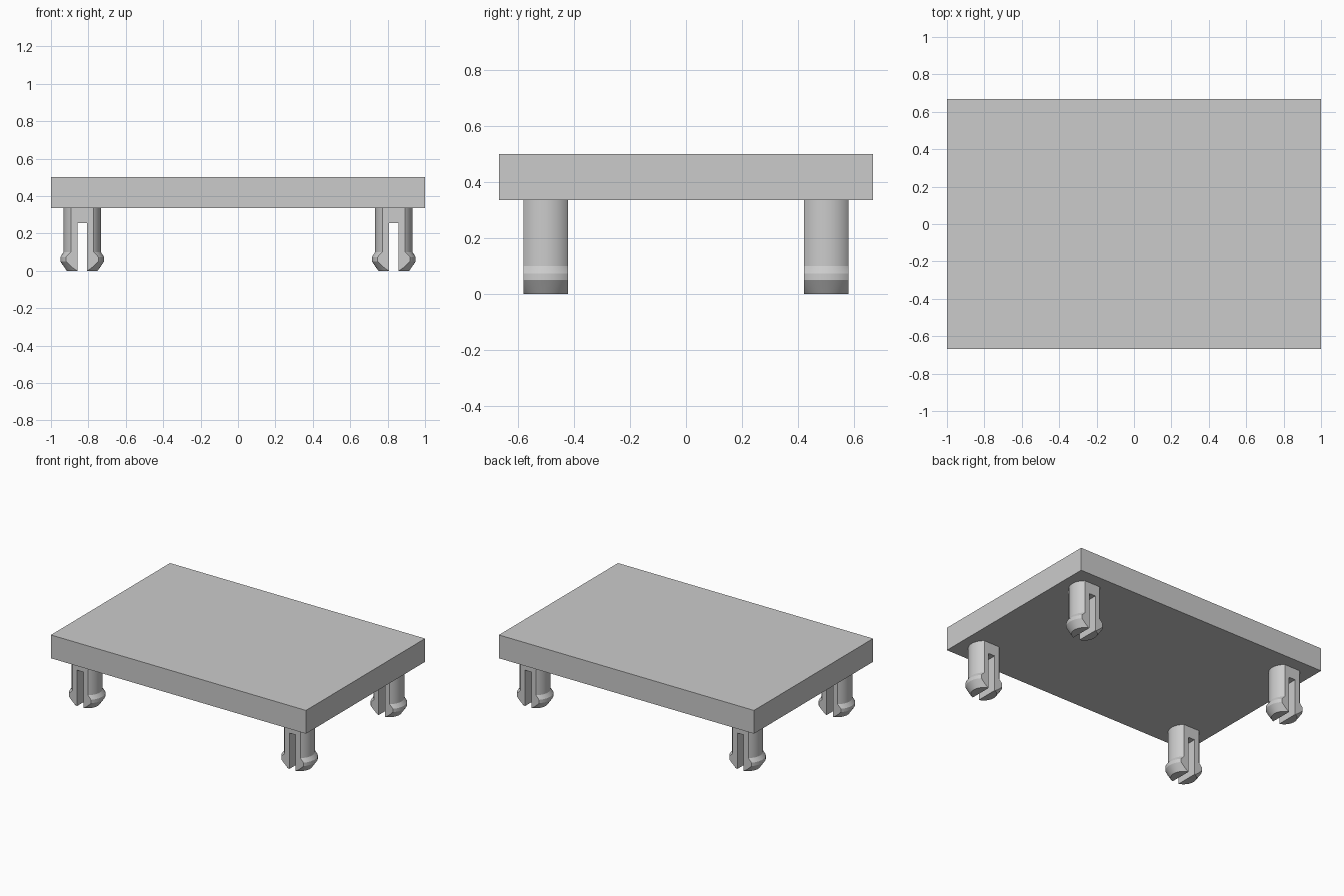
import bpy
import bmesh
import math
from mathutils import Matrix, Vector

cube = bpy.data.objects.get("Cube")
if cube:
    bpy.data.objects.remove(cube, do_unlink=True)

# Shared material
grey = bpy.data.materials.new("light_grey_plastic")
grey.use_nodes = True
colour = (0.6, 0.6, 0.6, 1)
grey.diffuse_color = colour
grey.node_tree.nodes["Principled BSDF"].inputs["Base Color"].default_value = colour

PLATE_BOTTOM, PLATE_TOP = 0.335, 0.5
SLOT_TOP = 0.255
SLOT_HALF = 0.025
FLAT_HALF = 0.079


def add_box(bm, low, high):
    low, high = Vector(low), Vector(high)
    matrix = Matrix.Translation((low + high) / 2) @ Matrix.Diagonal((*(high - low), 1))
    bmesh.ops.create_cube(bm, size=1, matrix=matrix)


def make_object(name, bm):
    mesh = bpy.data.meshes.new(name)
    bmesh.ops.recalc_face_normals(bm, faces=bm.faces)
    bm.to_mesh(mesh)
    bm.free()
    mesh.materials.append(grey)
    obj = bpy.data.objects.new(name, mesh)
    bpy.context.collection.objects.link(obj)
    return obj


def cut_and_cap(bm, point, normal):
    """Remove everything on the normal's side and close the cut."""
    geom = bm.verts[:] + bm.edges[:] + bm.faces[:]
    bmesh.ops.bisect_plane(bm, geom=geom, plane_co=point, plane_no=normal, clear_outer=True)
    rim = [e for e in bm.edges if e.is_boundary]
    bmesh.ops.holes_fill(bm, edges=rim, sides=0)


def add_prong(bm):
    """Turned snap-fit pin, flattened front and back, cut to one side."""
    profile = [(0, 0), (0.083, 0), (0.117, 0.05), (0.117, 0.074),
               (0.1, 0.1), (0.1, PLATE_BOTTOM), (0, PLATE_BOTTOM)]
    verts = [bm.verts.new((r, 0, z)) for r, z in profile]
    edges = [bm.edges.new(pair) for pair in zip(verts, verts[1:])]
    bmesh.ops.spin(bm, geom=verts + edges, cent=(0, 0, 0), axis=(0, 0, 1),
                   angle=math.tau, steps=64)
    bmesh.ops.remove_doubles(bm, verts=bm.verts, dist=0.0001)
    for side in (-1, 1):
        cut_and_cap(bm, (0, side * FLAT_HALF, 0), (0, side, 0))
    cut_and_cap(bm, (SLOT_HALF, 0, 0), (-1, 0, 0))


def make_leg(name, x, y):
    bm = bmesh.new()
    add_prong(bm)
    # Second prong, opposite the slot
    twin = bmesh.ops.duplicate(bm, geom=bm.verts[:] + bm.edges[:] + bm.faces[:])["geom"]
    bmesh.ops.rotate(bm, verts=[g for g in twin if isinstance(g, bmesh.types.BMVert)],
                     cent=(0, 0, 0), matrix=Matrix.Rotation(math.pi, 3, "Z"))
    # Bridge joining the prongs above the slot
    add_box(bm, (-SLOT_HALF, -FLAT_HALF, SLOT_TOP), (SLOT_HALF, FLAT_HALF, PLATE_BOTTOM))
    leg = make_object(name, bm)
    leg.location = (x, y, 0)
    bpy.ops.object.select_all(action="DESELECT")
    leg.select_set(True)
    bpy.context.view_layer.objects.active = leg
    bpy.ops.object.shade_smooth_by_angle(angle=math.radians(20))


# Top plate
bm = bmesh.new()
add_box(bm, (-1, -0.667, PLATE_BOTTOM), (1, 0.667, PLATE_TOP))
make_object("top_plate", bm)

# Four split snap-fit legs
for side, x in (("left", 0.833), ("right", -0.833)):
    for end, y in (("front", -0.5), ("back", 0.5)):
        make_leg(f"{end}_{side}_leg", x, y)
